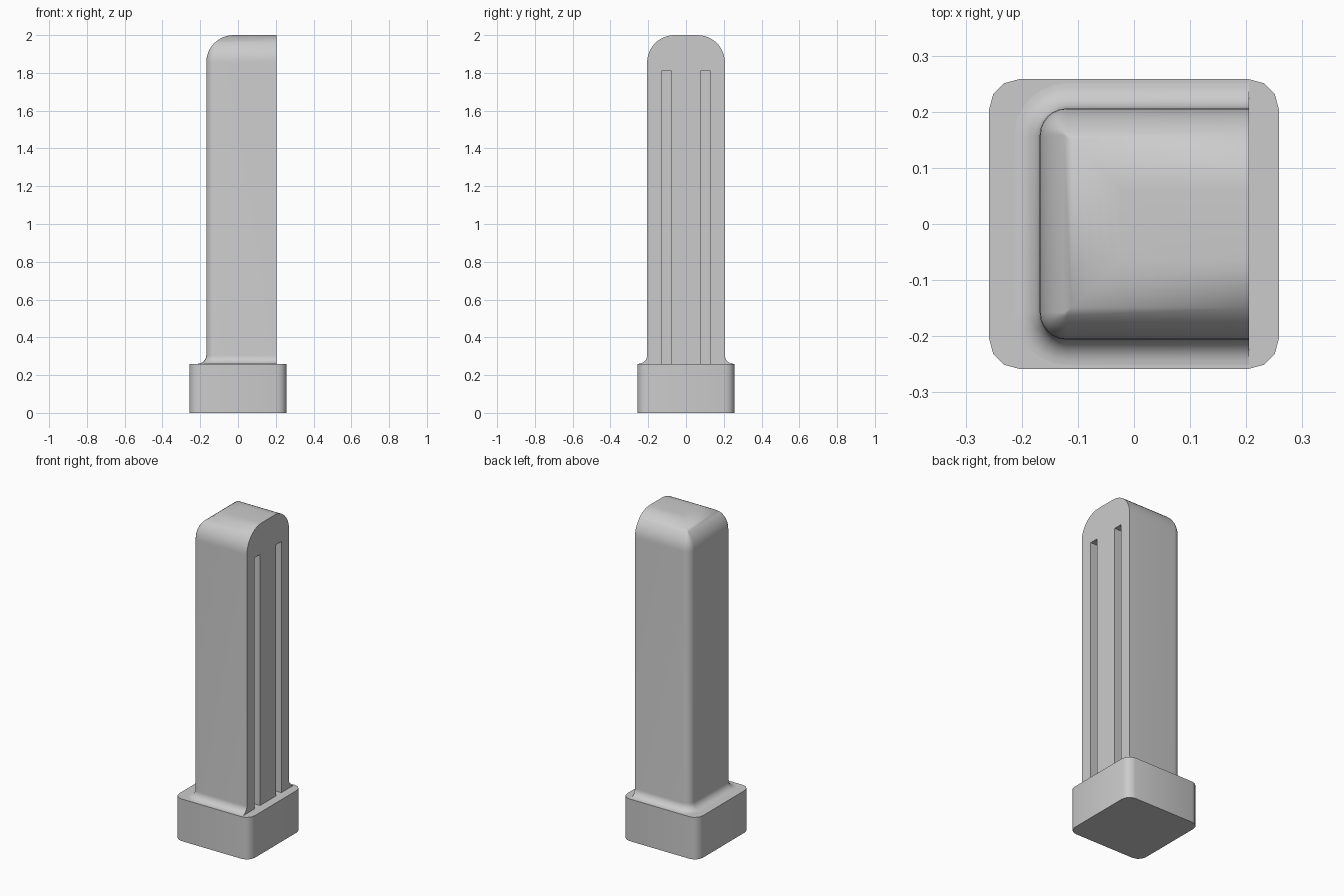
import bpy, bmesh, math

cube = bpy.data.objects.get("Cube")
if cube:
    bpy.data.objects.remove(cube, do_unlink=True)

grey = bpy.data.materials.new("plain_grey")
grey.use_nodes = True
COLOUR = (0.6, 0.6, 0.6, 1)
grey.diffuse_color = COLOUR
grey.node_tree.nodes["Principled BSDF"].inputs["Base Color"].default_value = COLOUR


def arc(cx, cy, r, start, segments):
    """Quarter arc of points, counter-clockwise from the start angle."""
    angles = [math.radians(start + 90 * i / segments) for i in range(segments + 1)]
    return [(cx + r * math.cos(a), cy + r * math.sin(a)) for a in angles]


def loft(name, rings):
    """Closed solid through a stack of (z, outline) rings."""
    bm = bmesh.new()
    loops = [[bm.verts.new((x, y, z)) for x, y in ring] for z, ring in rings]
    for low, high in zip(loops, loops[1:]):
        for i in range(len(low)):
            j = (i + 1) % len(low)
            bm.faces.new((low[i], low[j], high[j], high[i]))
    bm.faces.new(loops[0][::-1])
    bm.faces.new(loops[-1])
    bmesh.ops.remove_doubles(bm, verts=bm.verts, dist=0.0001)
    bmesh.ops.recalc_face_normals(bm, faces=bm.faces)
    mesh = bpy.data.meshes.new(name)
    bm.to_mesh(mesh)
    bm.free()
    obj = bpy.data.objects.new(name, mesh)
    bpy.context.collection.objects.link(obj)
    mesh.materials.append(grey)
    return obj


def smooth(obj, degrees):
    bpy.ops.object.select_all(action="DESELECT")
    obj.select_set(True)
    bpy.context.view_layer.objects.active = obj
    bpy.ops.object.shade_smooth_by_angle(angle=math.radians(degrees))


# Square base with rounded upright corners
HALF, CORNER, BASE_TOP = 0.258, 0.053, 0.26
c = HALF - CORNER
square = []
for k, (sx, sy) in enumerate([(1, 1), (-1, 1), (-1, -1), (1, -1)]):
    square += arc(sx * c, sy * c, CORNER, 90 * k, 3)
base = loft("base", [(0, square), (BASE_TOP, square)])
smooth(base, 40)

# Column: flat on the +x side, rounded on the other three
FLAT_X, BACK_X, HALF_Y, TOP = 0.205, -0.168, 0.206, 2.0
EDGE_R, DOME_R, FILLET_R = 0.048, 0.145, 0.045


def outline(inset):
    x, y, r = BACK_X + inset, HALF_Y - inset, max(EDGE_R - inset, 0)
    return ([(FLAT_X, -y), (FLAT_X, y)]
            + arc(x + r, y - r, r, 90, 6) + arc(x + r, r - y, r, 180, 6))


rings = [(BASE_TOP - 0.005, outline(-FILLET_R))]
for i in range(9):  # flared foot
    a = math.radians(90 * i / 8)
    rings.append((BASE_TOP + FILLET_R * (1 - math.cos(a)),
                  outline(-FILLET_R * (1 - math.sin(a)))))
for i in range(13):  # rounded top
    a = math.radians(90 * i / 12)
    rings.append((TOP - DOME_R * (1 - math.sin(a)),
                  outline(DOME_R * (1 - math.cos(a)))))
column = loft("column", rings)

# Two upright slots in the flat side
SLOT_DEPTH, SLOT_TOP = 0.1, 1.81
for side in (-1, 1):
    y0, y1 = sorted((side * 0.077, side * 0.13))
    x0, x1 = FLAT_X - SLOT_DEPTH, FLAT_X + 0.1
    box = [(x0, y0), (x1, y0), (x1, y1), (x0, y1)]
    cutter = loft("slot_cutter", [(BASE_TOP - 0.06, box), (SLOT_TOP, box)])
    cut = column.modifiers.new("slot", "BOOLEAN")
    cut.operation = "DIFFERENCE"
    cut.solver = "EXACT"
    cut.object = cutter
    bpy.ops.object.select_all(action="DESELECT")
    bpy.context.view_layer.objects.active = column
    column.select_set(True)
    bpy.ops.object.modifier_apply(modifier=cut.name)
    bpy.data.objects.remove(cutter, do_unlink=True)
smooth(column, 50)
